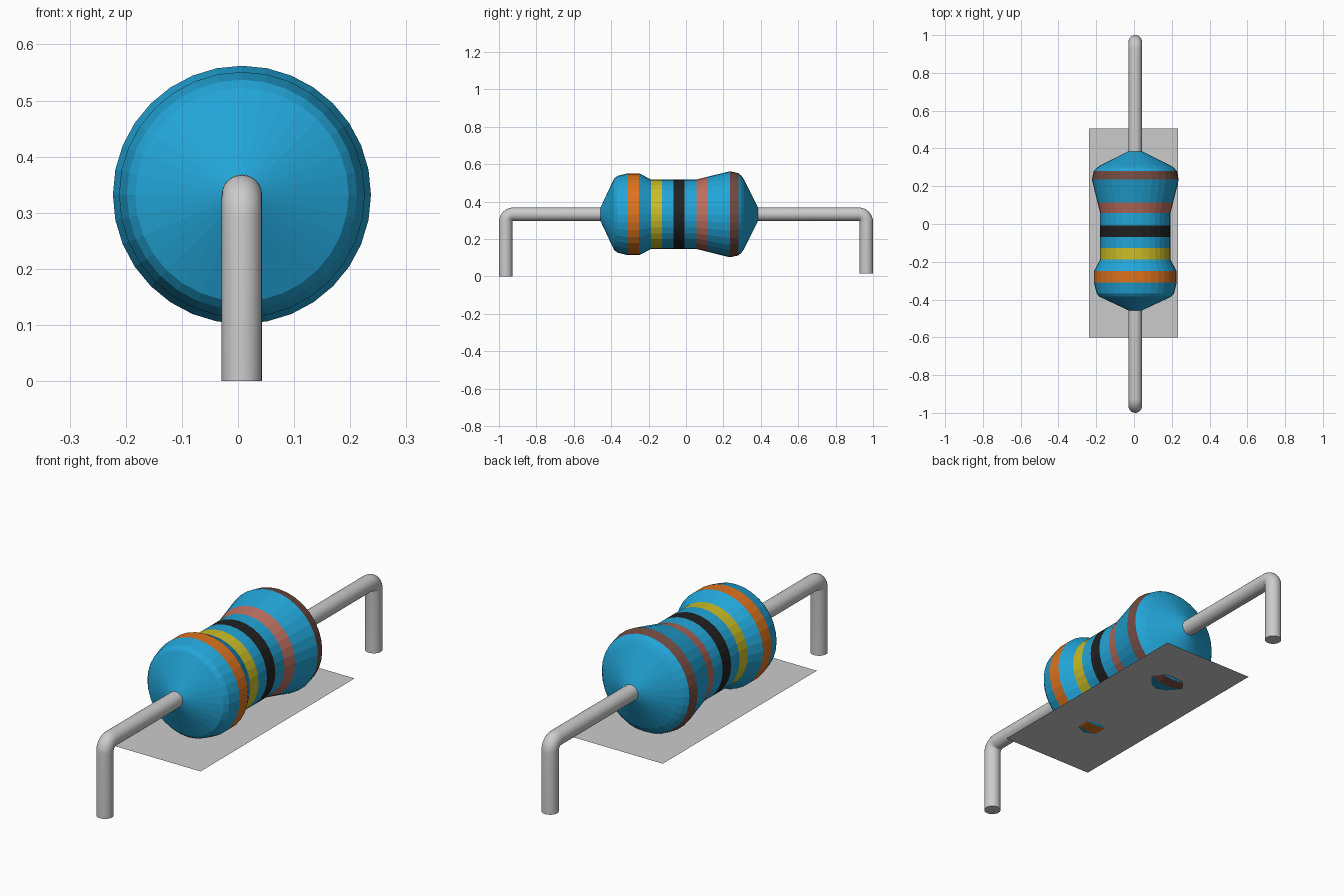
import bpy, bmesh
from math import sin, cos, pi
from mathutils import Vector

if "Cube" in bpy.data.objects:
    bpy.data.objects.remove(bpy.data.objects["Cube"])

SIDES = 32
CX, CZ = 0.007, 0.332      # resistor axis runs along y through this point


def material(name, rgb):
    m = bpy.data.materials.new(name)
    m.diffuse_color = (*rgb, 1)
    m.use_nodes = True
    m.node_tree.nodes["Principled BSDF"].inputs["Base Color"].default_value = m.diffuse_color
    return m


def add_object(name, bm, mat=None):
    mesh = bpy.data.meshes.new(name)
    bm.to_mesh(mesh)
    bm.free()
    ob = bpy.data.objects.new(name, mesh)
    bpy.context.collection.objects.link(ob)
    if mat:
        mesh.materials.append(mat)
    return ob


def revolve(name, strips, mat):
    """Revolve each (y, radius) strip around the resistor axis."""
    bm = bmesh.new()
    for strip in strips:
        rings = [[bm.verts.new((CX + r * sin(2 * pi * i / SIDES), y,
                                CZ + r * cos(2 * pi * i / SIDES)))
                  for i in range(SIDES)] for y, r in strip]
        for a, b in zip(rings, rings[1:]):
            for i in range(SIDES):
                j = (i + 1) % SIDES
                bm.faces.new((a[i], a[j], b[j], b[i]))
    bm.normal_update()
    # point every face away from the axis
    for f in bm.faces:
        c = f.calc_center_median()
        if f.normal.dot(Vector((c.x - CX, 0, c.z - CZ))) < 0:
            f.normal_flip()
    return add_object(name, bm, mat)


def lead(name, side, y_out, z_foot):
    """Round wire from the body, bent down to its foot."""
    bend = 0.04
    path = [(side * 0.34, CZ)]
    for k in range(9):
        t = pi / 2 * k / 8
        path.append((side * (y_out - bend + bend * sin(t)), CZ - bend + bend * cos(t)))
    path.append((side * y_out, z_foot))
    bm = bmesh.new()
    rings = []
    for n, (y, z) in enumerate(path):
        t = pi / 2 * min(max(n - 1, 0), 8) / 8
        out = Vector((0, side * sin(t), cos(t)))
        rings.append([bm.verts.new(Vector((CX, y, z)) + 0.036 * (
            Vector((cos(a), 0, 0)) + out * sin(a)))
            for a in (2 * pi * i / 24 for i in range(24))])
    for a, b in zip(rings, rings[1:]):
        for i in range(24):
            j = (i + 1) % 24
            bm.faces.new((a[i], a[j], b[j], b[i]))
    for ring in (rings[0], rings[-1]):
        bm.faces.new(ring)
    bmesh.ops.recalc_face_normals(bm, faces=bm.faces)
    ob = add_object(name, bm)
    bpy.ops.object.select_all(action='DESELECT')
    ob.select_set(True)
    bpy.context.view_layer.objects.active = ob
    bpy.ops.object.shade_smooth_by_angle(angle=pi / 4)


# blue ceramic body, left open where the colour bands sit
revolve("body", [
    [(-0.46, 0.03), (-0.385, 0.19), (-0.367, 0.205), (-0.31, 0.219)],
    [(-0.25, 0.219), (-0.188, 0.186)],
    [(-0.128, 0.186), (-0.068, 0.186)],
    [(-0.008, 0.186), (0.057, 0.186)],
    [(0.113, 0.2), (0.235, 0.23)],
    [(0.28, 0.22), (0.297, 0.205), (0.31, 0.186), (0.388, 0.03)],
], material("blue", (0.016, 0.376, 0.686)))

# colour bands
for name, rgb, strip in [
    ("orange", (0.72, 0.17, 0.013), [(-0.31, 0.219), (-0.25, 0.219)]),
    ("yellow", (0.60, 0.51, 0.02), [(-0.188, 0.186), (-0.128, 0.186)]),
    ("black", (0.015, 0.015, 0.015), [(-0.068, 0.186), (-0.008, 0.186)]),
    ("red", (0.50, 0.155, 0.114), [(0.057, 0.186), (0.113, 0.2)]),
    ("brown", (0.17, 0.07, 0.053), [(0.235, 0.23), (0.28, 0.22)]),
]:
    revolve(name + "_band", [strip], material(name, rgb))

# wire leads
lead("front_lead", -1, 0.964, 0.0)
lead("back_lead", 1, 0.964, 0.015)

# thin sheet under the body
bm = bmesh.new()
bm.faces.new([bm.verts.new((x, y, 0.12)) for x, y in
              ((-0.237, -0.6), (0.232, -0.6), (0.232, 0.505), (-0.237, 0.505))])
add_object("base_sheet", bm)
